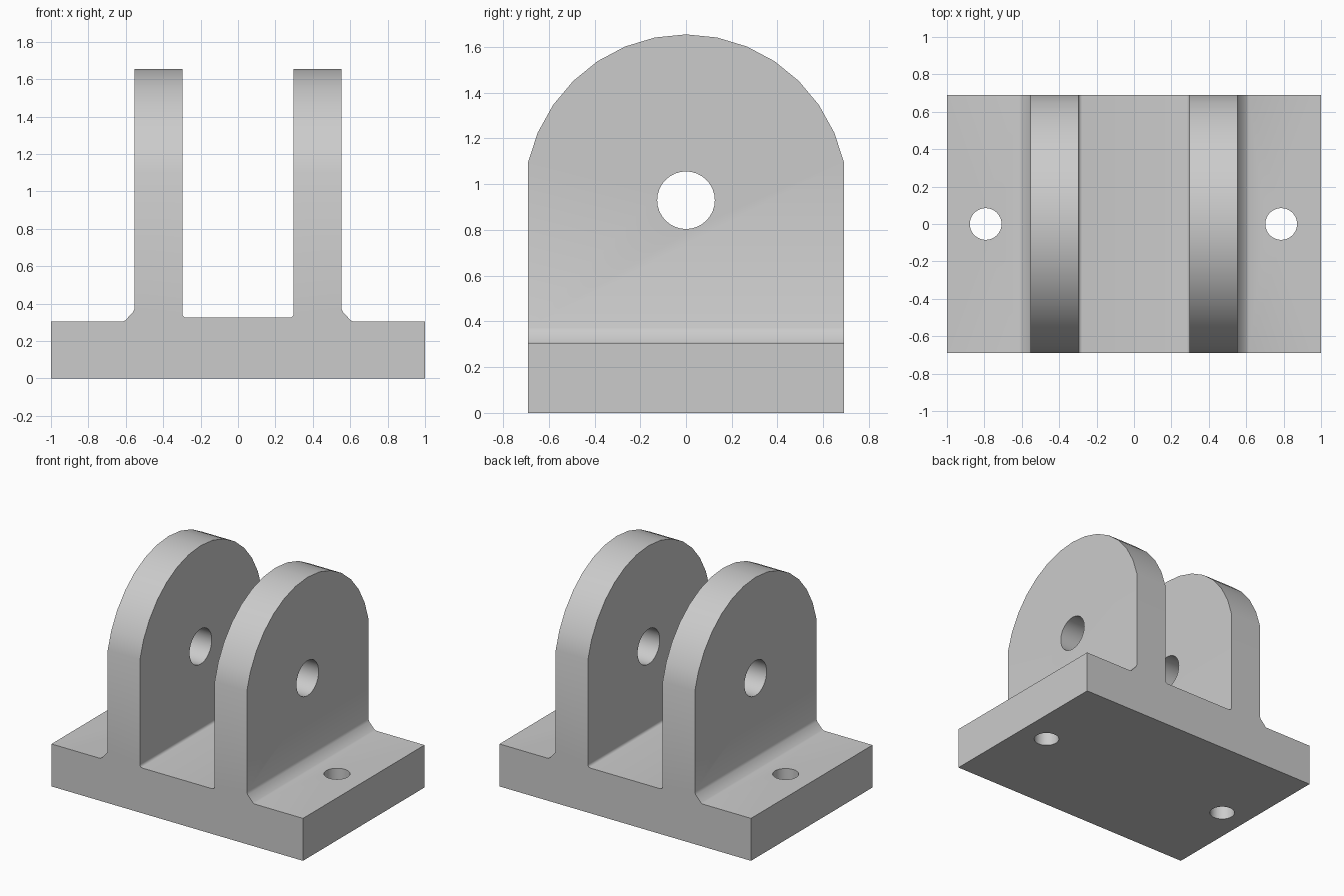
import bpy, bmesh, math
from mathutils import Matrix

default = bpy.data.objects.get("Cube")
if default:
    bpy.data.objects.remove(default, do_unlink=True)

grey = bpy.data.materials.new("plain grey")
grey.use_nodes = True
COLOUR = (0.6, 0.6, 0.6, 1)
grey.diffuse_color = COLOUR
grey.node_tree.nodes["Principled BSDF"].inputs["Base Color"].default_value = COLOUR

DEPTH = 0.69     # half depth of the bracket
PIN_Z = 0.93     # height of the pin hole


def make_object(name, bm):
    bmesh.ops.recalc_face_normals(bm, faces=bm.faces)
    mesh = bpy.data.meshes.new(name)
    bm.to_mesh(mesh)
    bm.free()
    mesh.materials.append(grey)
    obj = bpy.data.objects.new(name, mesh)
    bpy.context.collection.objects.link(obj)
    return obj


def extrude(name, points, offset):
    """Closed 3D outline pushed along an offset into a solid."""
    bm = bmesh.new()
    face = bm.faces.new([bm.verts.new(p) for p in points])
    new = bmesh.ops.extrude_face_region(bm, geom=[face])["geom"]
    verts = [v for v in new if isinstance(v, bmesh.types.BMVert)]
    bmesh.ops.translate(bm, verts=verts, vec=offset)
    return make_object(name, bm)


def cylinder(name, radius, length, sides, place):
    bm = bmesh.new()
    bmesh.ops.create_cone(bm, cap_ends=True, segments=sides, radius1=radius,
                          radius2=radius, depth=length, matrix=place)
    return make_object(name, bm)


def carve(target, tool, operation):
    """Apply a boolean and discard its tool."""
    tool.hide_render = True
    bpy.context.view_layer.objects.active = target
    mod = target.modifiers.new(operation.lower(), "BOOLEAN")
    mod.operation, mod.solver, mod.object = operation, "EXACT", tool
    bpy.ops.object.modifier_apply(modifier=mod.name)
    bpy.data.objects.remove(tool, do_unlink=True)


# Front section: base, outer chamfers, two lugs and the filleted slot
half = [(1, 0), (1, 0.305), (0.614, 0.305), (0.602, 0.311), (0.56, 0.357),
        (0.553, 0.373), (0.553, 1.8), (0.297, 1.8)]
half += [(0.277 + 0.02 * math.cos(a), 0.345 - 0.02 * math.sin(a))
         for a in (math.pi / 8 * i for i in range(5))]
section = half + [(-x, z) for x, z in reversed(half)]
bracket = extrude("clevis_bracket", [(x, -DEPTH, z) for x, z in section],
                  (0, 2 * DEPTH, 0))

# Rounded lug tops
arch = [(0.71 * math.sin(a), PIN_Z + 0.725 * math.cos(a))
        for a in (math.radians(11 * i) for i in range(-7, 8))]
side = [(-0.692, -0.5)] + arch + [(0.692, -0.5)]
carve(bracket, extrude("arch_tool", [(-1.2, y, z) for y, z in side], (2.4, 0, 0)),
      "INTERSECT")

# Pin hole through both lugs
pin = Matrix.Translation((0, 0, PIN_Z)) @ Matrix.Rotation(math.pi / 2, 4, "Y")
carve(bracket, cylinder("pin_tool", 0.126, 3, 32, pin), "DIFFERENCE")

# Bolt holes through the base
for x in (-0.793, 0.787):
    bolt = Matrix.Translation((x, 0, 0.15))
    carve(bracket, cylinder("bolt_tool", 0.085, 1, 32, bolt), "DIFFERENCE")

# Smooth curves, sharp corners
bpy.ops.object.select_all(action="DESELECT")
bracket.select_set(True)
bpy.context.view_layer.objects.active = bracket
bpy.ops.object.shade_smooth_by_angle(angle=math.radians(30))
